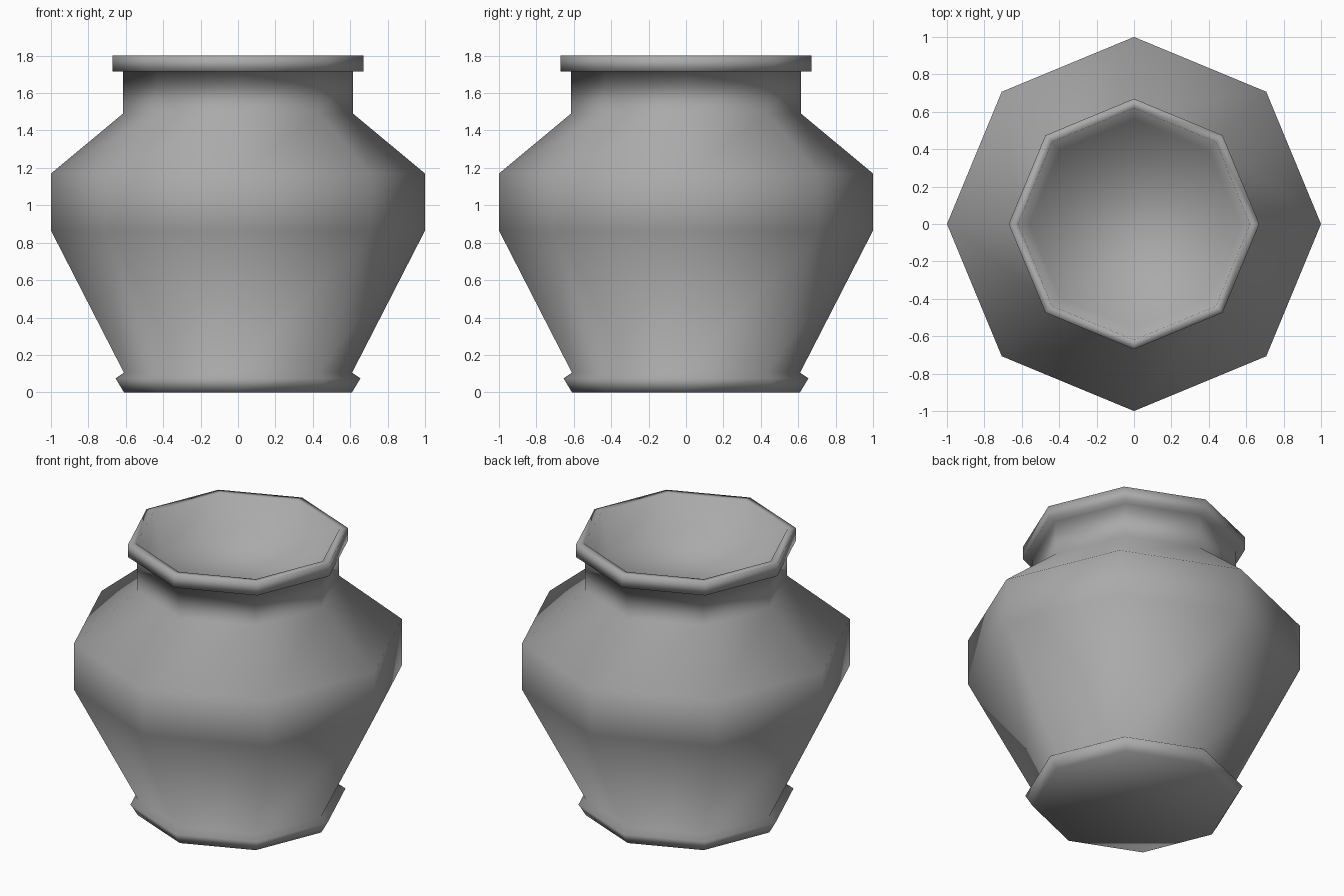
import bpy
import bmesh
from math import cos, sin, pi

if "Cube" in bpy.data.objects:
    bpy.data.objects.remove(bpy.data.objects["Cube"], do_unlink=True)

SIDES = 8

# Plain clay grey
clay = bpy.data.materials.new("clay_grey")
clay.use_nodes = True
colour = (0.4, 0.4, 0.4, 1.0)
clay.diffuse_color = colour
bsdf = next(n for n in clay.node_tree.nodes if n.type == "BSDF_PRINCIPLED")
bsdf.inputs["Base Color"].default_value = colour
bsdf.inputs["Roughness"].default_value = 0.8

# Radius and height, from the underside up the outside and into the mouth
profile = [
    (0.61, 0.0), (0.655, 0.075), (0.61, 0.105),   # foot ring
    (1.0, 0.865), (1.0, 1.17),                    # belly
    (0.615, 1.49), (0.615, 1.715),                # shoulder and neck
    (0.67, 1.715), (0.67, 1.80),                  # rim
    (0.62, 1.80), (0.56, 1.55),                   # mouth
]


def lathe(name, points, sides, material):
    """Turn a profile into a faceted vessel with a closed underside and inner floor."""
    bm = bmesh.new()
    rings = []
    for radius, height in points:
        rings.append([bm.verts.new((radius * cos(2 * pi * i / sides),
                                    radius * sin(2 * pi * i / sides), height))
                      for i in range(sides)])
    for low, high in zip(rings, rings[1:]):
        for i in range(sides):
            j = (i + 1) % sides
            bm.faces.new((low[i], low[j], high[j], high[i]))
    bm.faces.new(rings[0][::-1])
    bm.faces.new(rings[-1])
    for face in bm.faces:
        face.smooth = True
    bmesh.ops.recalc_face_normals(bm, faces=bm.faces)
    mesh = bpy.data.meshes.new(name)
    bm.to_mesh(mesh)
    bm.free()
    mesh.materials.append(material)
    obj = bpy.data.objects.new(name, mesh)
    bpy.context.collection.objects.link(obj)
    return obj


lathe("pot", profile, SIDES, clay)
